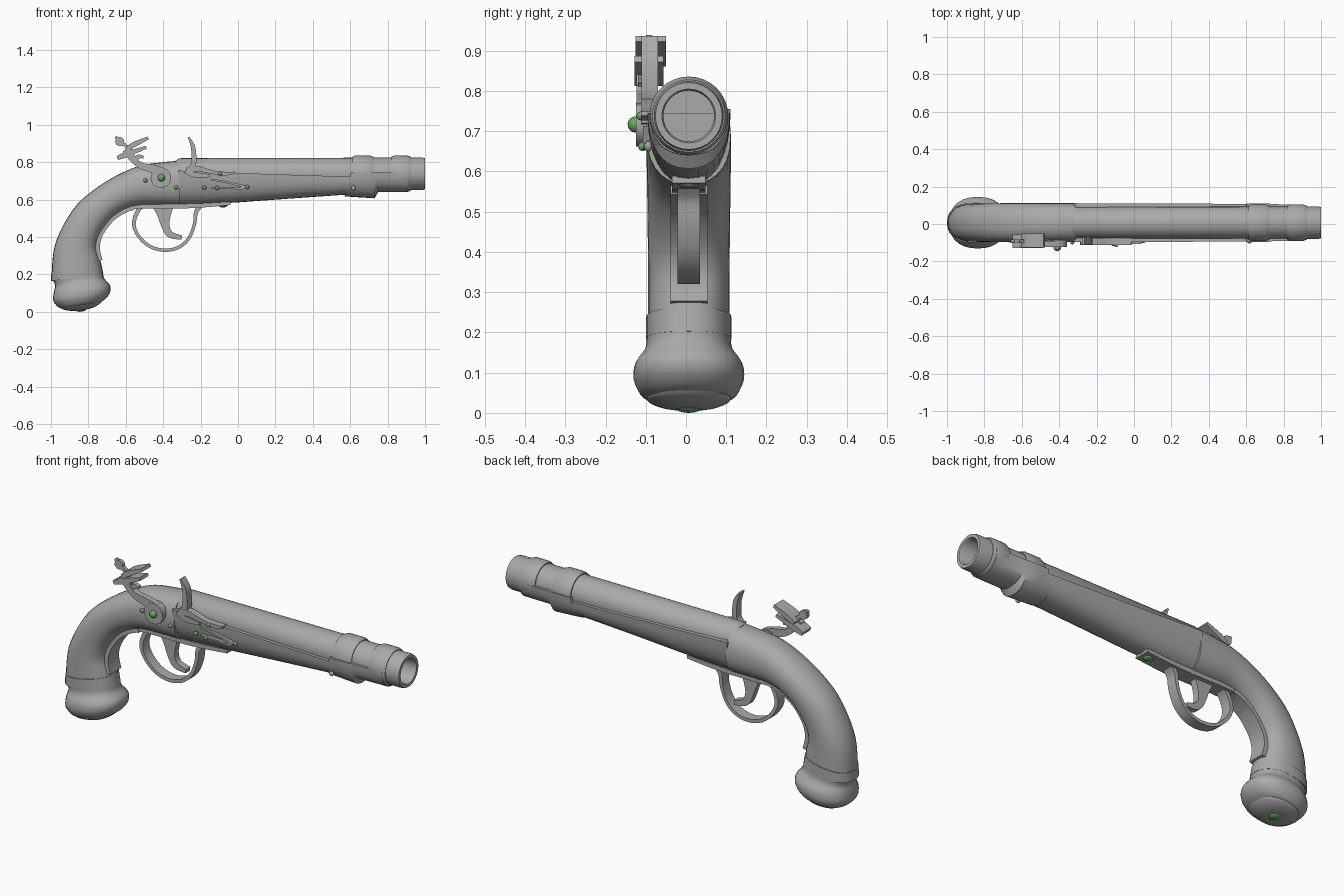
import bpy, bmesh, math
from mathutils import Vector, Matrix

YC = 0.007          # centre plane of the pistol
AX = 0.738          # barrel axis height


def material(name, rgb):
    m = bpy.data.materials.new(name)
    m.diffuse_color = (*rgb, 1)
    return m


GREY = material("grey", (0.40, 0.40, 0.40))
GREEN = material("green", (0.13, 0.40, 0.11))


def finish(name, bm, mat=GREY, angle=38):
    bmesh.ops.recalc_face_normals(bm, faces=bm.faces[:])
    me = bpy.data.meshes.new(name)
    bm.to_mesh(me)
    bm.free()
    ob = bpy.data.objects.new(name, me)
    bpy.context.collection.objects.link(ob)
    me.materials.append(mat)
    bpy.ops.object.select_all(action='DESELECT')
    ob.select_set(True)
    bpy.context.view_layer.objects.active = ob
    bpy.ops.object.shade_smooth_by_angle(angle=math.radians(angle))
    return ob


def bridge(bm, rings, closed=False):
    n = len(rings[0])
    pairs = list(zip(rings, rings[1:]))
    if closed:
        pairs.append((rings[-1], rings[0]))
    for a, b in pairs:
        for i in range(n):
            j = (i + 1) % n
            bm.faces.new((a[i], a[j], b[j], b[i]))


def smooth(pts, steps=3):
    """Catmull-Rom subdivision of tuples."""
    out = []
    p = [pts[0]] + list(pts) + [pts[-1]]
    for i in range(1, len(p) - 2):
        for s in range(steps):
            t = s / steps
            out.append(tuple(0.5 * (2 * b + (c - a) * t + (2*a - 5*b + 4*c - d) * t**2
                                    + (3*b - a - 3*c + d) * t**3)
                             for a, b, c, d in zip(*p[i - 1:i + 3])))
    return out + [tuple(pts[-1])]


def sgn_pow(v, e):
    return math.copysign(abs(v) ** e, v)


E = 2 / 2.3
ROUND = [(0.5 - 0.5 * sgn_pow(math.cos(k * math.tau / 28), E),
          sgn_pow(math.sin(k * math.tau / 28), E)) for k in range(28)]
HALF = [(abs(math.sin(k * math.pi / 16)) ** E, sgn_pow(math.cos(k * math.pi / 16), E))
        for k in range(17)]
BOX = [(0, -1), (0, 1), (1, 1), (1, -1)]


def loft(name, sections, shape=ROUND, y=YC, mat=GREY):
    """Sections are (top x, top z, bottom x, bottom z, half width)."""
    bm = bmesh.new()
    rings = [[bm.verts.new((tx + (bx - tx) * u, y + w * v, tz + (bz - tz) * u))
              for u, v in shape] for tx, tz, bx, bz, w in sections]
    bridge(bm, rings)
    bm.faces.new(rings[0])
    bm.faces.new(rings[-1])
    return finish(name, bm, mat)


def strap(name, pts, w, y=YC, steps=4):
    """Bent bar along (x, z, thickness) points."""
    p = smooth(pts, steps)
    secs = []
    for i, (x, z, t) in enumerate(p):
        a, b = p[max(i - 1, 0)], p[min(i + 1, len(p) - 1)]
        d = Vector((b[0] - a[0], b[1] - a[1])).normalized() * t / 2
        secs.append((x - d.y, z + d.x, x + d.y, z - d.x, w))
    return loft(name, secs, BOX, y)


def lathe_x(name, prof, closed=False, sides=32):
    """Spin (x, radius) around the barrel axis."""
    bm = bmesh.new()
    rings = [[bm.verts.new((x, YC + r * math.sin(k * math.tau / sides),
                            AX + r * math.cos(k * math.tau / sides))) for k in range(sides)]
             for x, r in prof]
    bridge(bm, rings, closed)
    if not closed:
        bm.faces.new(rings[0])
        bm.faces.new(rings[-1])
    return finish(name, bm)


def disc(name, x, y0, y1, z, r, sides=20):
    bm = bmesh.new()
    bmesh.ops.create_cone(bm, cap_ends=True, segments=sides, radius1=r, radius2=r,
                          depth=abs(y1 - y0), matrix=Matrix.Translation((x, (y0 + y1) / 2, z))
                          @ Matrix.Rotation(math.pi / 2, 4, 'X'))
    return finish(name, bm)


def dome(name, loc, size, mat=GREEN):
    bm = bmesh.new()
    bmesh.ops.create_uvsphere(bm, u_segments=14, v_segments=8, radius=1,
                              matrix=Matrix.Translation(loc) @ Matrix.Diagonal((*size, 1)))
    return finish(name, bm, mat)


# Curved grip and breech of the stock
loft("stock_grip", smooth([
    (-0.31, 0.808, -0.31, 0.568, 0.104), (-0.42, 0.798, -0.42, 0.568, 0.105),
    (-0.53, 0.780, -0.53, 0.565, 0.105), (-0.65, 0.728, -0.60, 0.545, 0.105),
    (-0.76, 0.660, -0.665, 0.505, 0.104), (-0.86, 0.575, -0.715, 0.445, 0.103),
    (-0.93, 0.470, -0.745, 0.390, 0.102), (-0.978, 0.360, -0.752, 0.335, 0.101),
    (-0.994, 0.250, -0.735, 0.275, 0.101), (-0.994, 0.165, -0.728, 0.205, 0.102)]))

# Fore stock under the barrel
loft("fore_stock", [
    (-0.32, 0.755, -0.32, 0.568, 0.104), (0.0, 0.742, 0.0, 0.585, 0.103),
    (0.30, 0.732, 0.30, 0.607, 0.102), (0.63, 0.722, 0.63, 0.630, 0.100)], HALF)

# Barrel with open bore
lathe_x("barrel", [(-0.335, 0.070), (-0.315, 0.083), (0.985, 0.087), (1.0, 0.083),
                   (1.0, 0.067), (0.993, 0.063), (0.62, 0.063)])

# Nose cap and its two bands
loft("nose_cap", [
    (0.605, 0.745, 0.570, 0.617, 0.102), (0.66, 0.745, 0.65, 0.612, 0.103),
    (0.725, 0.745, 0.73, 0.607, 0.102), (0.735, 0.745, 0.75, 0.640, 0.099),
    (0.91, 0.745, 0.91, 0.641, 0.097)], HALF)
for name, a, b in (("rear_band", 0.612, 0.725), ("front_band", 0.822, 0.925)):
    lathe_x(name, [(a, 0.080), (a, 0.092), (a + 0.015, 0.098), (b - 0.02, 0.098),
                   (b, 0.090), (b, 0.080)], True)
dome("nose_cap_pin", (0.617, -0.094, 0.662), (0.013, 0.010, 0.013), GREY)

# Grip ring and pommel
loft("grip_ring", [(-0.998, 0.215, -0.732, 0.262, 0.106),
                   (-1.0, 0.165, -0.720, 0.203, 0.106)])
loft("pommel", smooth([
    (-0.995, 0.180, -0.722, 0.208, 0.105), (-0.978, 0.140, -0.715, 0.178, 0.108),
    (-0.985, 0.105, -0.684, 0.142, 0.133), (-0.988, 0.060, -0.684, 0.105, 0.137),
    (-0.965, 0.028, -0.705, 0.072, 0.122), (-0.945, 0.018, -0.730, 0.054, 0.106)]))
loft("pommel_plate", smooth([
    (-0.950, 0.026, -0.724, 0.060, 0.106), (-0.938, 0.014, -0.738, 0.044, 0.100),
    (-0.905, 0.006, -0.775, 0.022, 0.065), (-0.865, 0.005, -0.825, 0.010, 0.020)]))
dome("pommel_screw", (-0.845, YC, 0.014), (0.034, 0.034, 0.014))

# Trigger guard, its tangs and the trigger
strap("trigger_guard", [
    (-0.20, 0.570, 0.026), (-0.225, 0.53, 0.022), (-0.233, 0.468, 0.018), (-0.262, 0.395, 0.018),
    (-0.315, 0.346, 0.018), (-0.39, 0.329, 0.018), (-0.47, 0.349, 0.018),
    (-0.532, 0.405, 0.018), (-0.557, 0.47, 0.020), (-0.535, 0.54, 0.022),
    (-0.50, 0.572, 0.02)], 0.028)
strap("guard_front_tang", [(-0.58, 0.556, 0.024), (-0.50, 0.565, 0.024),
                           (-0.25, 0.566, 0.024), (-0.04, 0.580, 0.018)], 0.042)
strap("guard_rear_tang", [
    (-0.56, 0.556, 0.024), (-0.60, 0.543, 0.024), (-0.665, 0.503, 0.024),
    (-0.715, 0.445, 0.024), (-0.743, 0.39, 0.024), (-0.750, 0.335, 0.024),
    (-0.735, 0.275, 0.022)], 0.046)
dome("guard_screw", (-0.08, YC, 0.570), (0.026, 0.026, 0.012))
strap("trigger", [(-0.40, 0.58, 0.13), (-0.395, 0.52, 0.075), (-0.388, 0.46, 0.044),
                  (-0.362, 0.413, 0.036), (-0.30, 0.397, 0.022)], 0.018)

# Hammer with jaws and clamp screw
disc("hammer_hub", -0.412, -0.085, -0.124, 0.717, 0.055)
strap("hammer_arm", [(-0.40, 0.745, 0.05), (-0.46, 0.765, 0.045), (-0.52, 0.782, 0.034),
                     (-0.558, 0.812, 0.034), (-0.580, 0.845, 0.045), (-0.60, 0.87, 0.04)],
      0.016, -0.107)
strap("hammer_spur", [(-0.555, 0.81, 0.03), (-0.53, 0.83, 0.022), (-0.505, 0.826, 0.012)],
      0.012, -0.107)
strap("lower_jaw", [(-0.645, 0.822, 0.02), (-0.60, 0.840, 0.03), (-0.49, 0.880, 0.016)],
      0.036, -0.092)
strap("upper_jaw", [(-0.60, 0.868, 0.016), (-0.56, 0.892, 0.028), (-0.48, 0.930, 0.016)],
      0.038, -0.088)
strap("jaw_screw", [(-0.56, 0.855, 0.018), (-0.60, 0.888, 0.018), (-0.628, 0.906, 0.022)],
      0.010, -0.092)
disc("jaw_screw_ring", -0.632, -0.082, -0.102, 0.910, 0.024, 14)
disc("jaw_screw_tip", -0.648, -0.084, -0.100, 0.929, 0.010, 10)

# Frizzen, pan and spring
strap("frizzen", [(-0.265, 0.935, 0.008), (-0.243, 0.89, 0.022), (-0.236, 0.84, 0.026),
                  (-0.238, 0.79, 0.028), (-0.258, 0.758, 0.034)], 0.020, -0.090)
strap("frizzen_foot", [(-0.275, 0.755, 0.03), (-0.22, 0.765, 0.03), (-0.13, 0.745, 0.018),
                       (-0.08, 0.738, 0.022), (-0.015, 0.744, 0.010)], 0.018, -0.094)
strap("pan", [(-0.285, 0.750, 0.014), (-0.23, 0.732, 0.028), (-0.15, 0.728, 0.016)], 0.018, -0.094)
strap("frizzen_spring", [(-0.145, 0.708, 0.010), (-0.06, 0.692, 0.010), (0.02, 0.674, 0.012),
                         (0.035, 0.666, 0.012), (0.015, 0.660, 0.012), (-0.06, 0.662, 0.008),
                         (-0.145, 0.664, 0.008)], 0.010, -0.097)

# Lock screws
dome("hammer_screw", (-0.410, -0.126, 0.717), (0.020, 0.019, 0.020))
for i, (x, z, y) in enumerate([(-0.495, 0.702, -0.098), (-0.33, 0.664, -0.098),
                               (-0.18, 0.664, -0.098), (-0.112, 0.662, -0.108),
                               (-0.095, 0.738, -0.112), (0.05, 0.668, -0.092)]):
    dome(f"lock_screw_{i + 1}", (x, y, z), (0.011, 0.011, 0.011))
